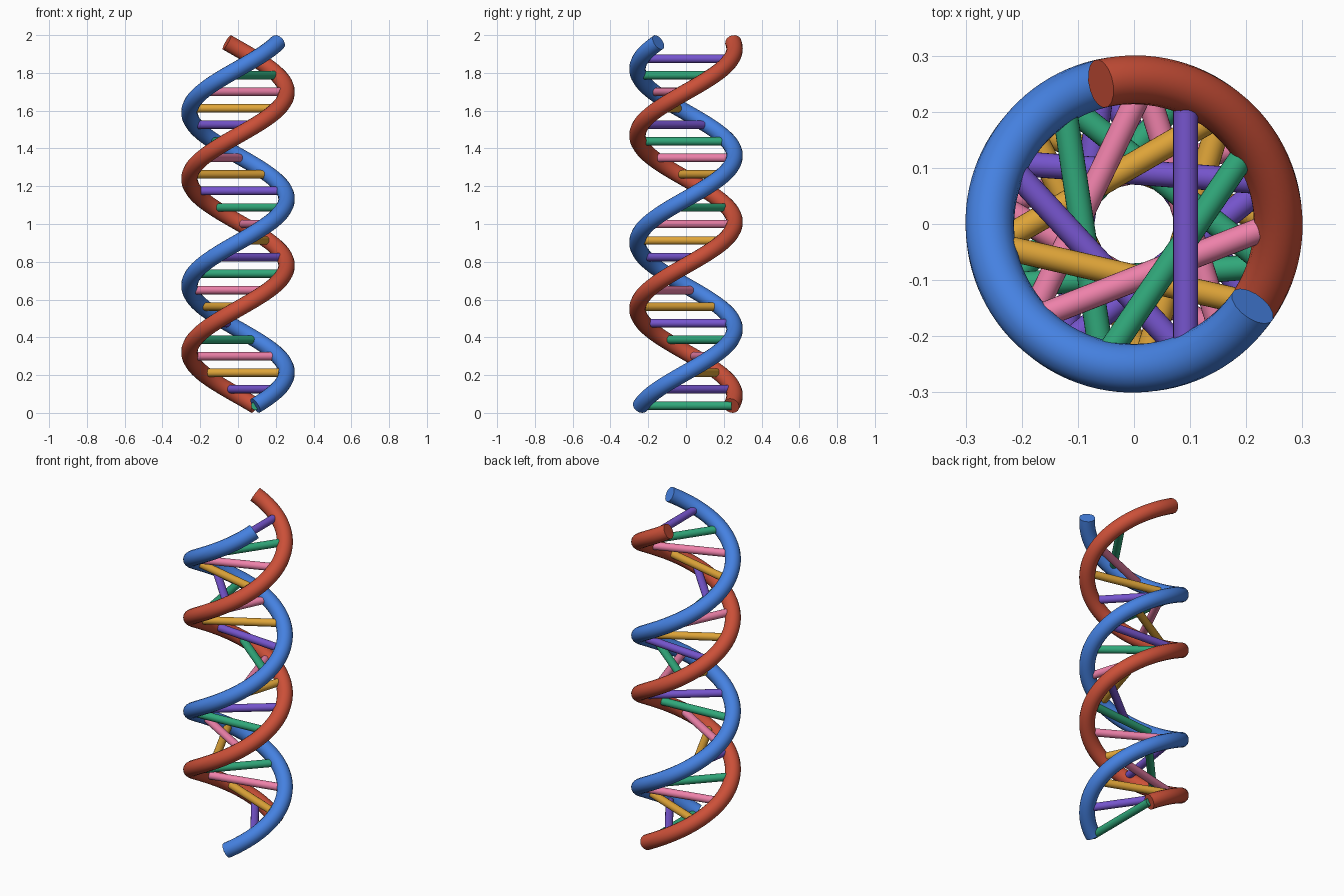
import bpy
from math import sin, cos, pi, radians
from mathutils import Vector

if "Cube" in bpy.data.objects:
    bpy.data.objects.remove(bpy.data.objects["Cube"])

R, TUBE, RUNG = 0.257, 0.0437, 0.0223   # helix, strand and rung radii
Z0, Z1 = 0.038, 1.962                   # strand end centres
PAIRS, PER_TURN = 22, 10.5
RISE = (Z1 - Z0) / PAIRS
HALF_GROOVE = radians(69)               # strands sit unevenly: wide and narrow groove


def material(name, rgb):
    m = bpy.data.materials.new(name)
    m.diffuse_color = (*rgb, 1)
    m.use_nodes = True
    m.node_tree.nodes["Principled BSDF"].inputs["Base Color"].default_value = m.diffuse_color
    return m


def helix_point(step, phase):
    a = phase + 2 * pi * step / PER_TURN
    return Vector((R * cos(a), R * sin(a), Z0 + RISE * step))


def strand(name, phase, mat):
    curve = bpy.data.curves.new(name, 'CURVE')
    curve.dimensions = '3D'
    curve.bevel_depth = TUBE
    curve.bevel_resolution = 6
    curve.use_fill_caps = True
    n = PAIRS * 10
    spline = curve.splines.new('POLY')
    spline.points.add(n)
    for i, p in enumerate(spline.points):
        p.co = (*helix_point(i / 10, phase), 1)
    obj = bpy.data.objects.new(name, curve)
    bpy.context.collection.objects.link(obj)
    curve.materials.append(mat)
    bpy.ops.object.select_all(action='DESELECT')
    obj.select_set(True)
    bpy.context.view_layer.objects.active = obj
    bpy.ops.object.convert(target='MESH')
    bpy.ops.object.shade_smooth_by_angle(angle=radians(40))


def rung(name, a, b, mat):
    d = b - a
    bpy.ops.mesh.primitive_cylinder_add(
        vertices=24, radius=RUNG, depth=d.length, location=(a + b) / 2,
        rotation=d.to_track_quat('Z', 'Y').to_euler())
    obj = bpy.context.object
    obj.name = name
    obj.data.materials.append(mat)
    bpy.ops.object.shade_smooth_by_angle(angle=radians(40))


# Two backbone strands
strand("blue_strand", -HALF_GROOVE, material("blue", (0.06, 0.22, 0.75)))
strand("red_strand", HALF_GROOVE, material("red", (0.60, 0.08, 0.04)))

# Rungs, cycling through four colours
colours = [material("green", (0.03, 0.39, 0.195)),
           material("purple", (0.18, 0.09, 0.61)),
           material("orange", (0.73, 0.37, 0.04)),
           material("pink", (0.85, 0.22, 0.40))]
for i in range(PAIRS):
    rung(f"rung_{i + 1:02d}", helix_point(i, -HALF_GROOVE),
         helix_point(i, HALF_GROOVE), colours[i % 4])
